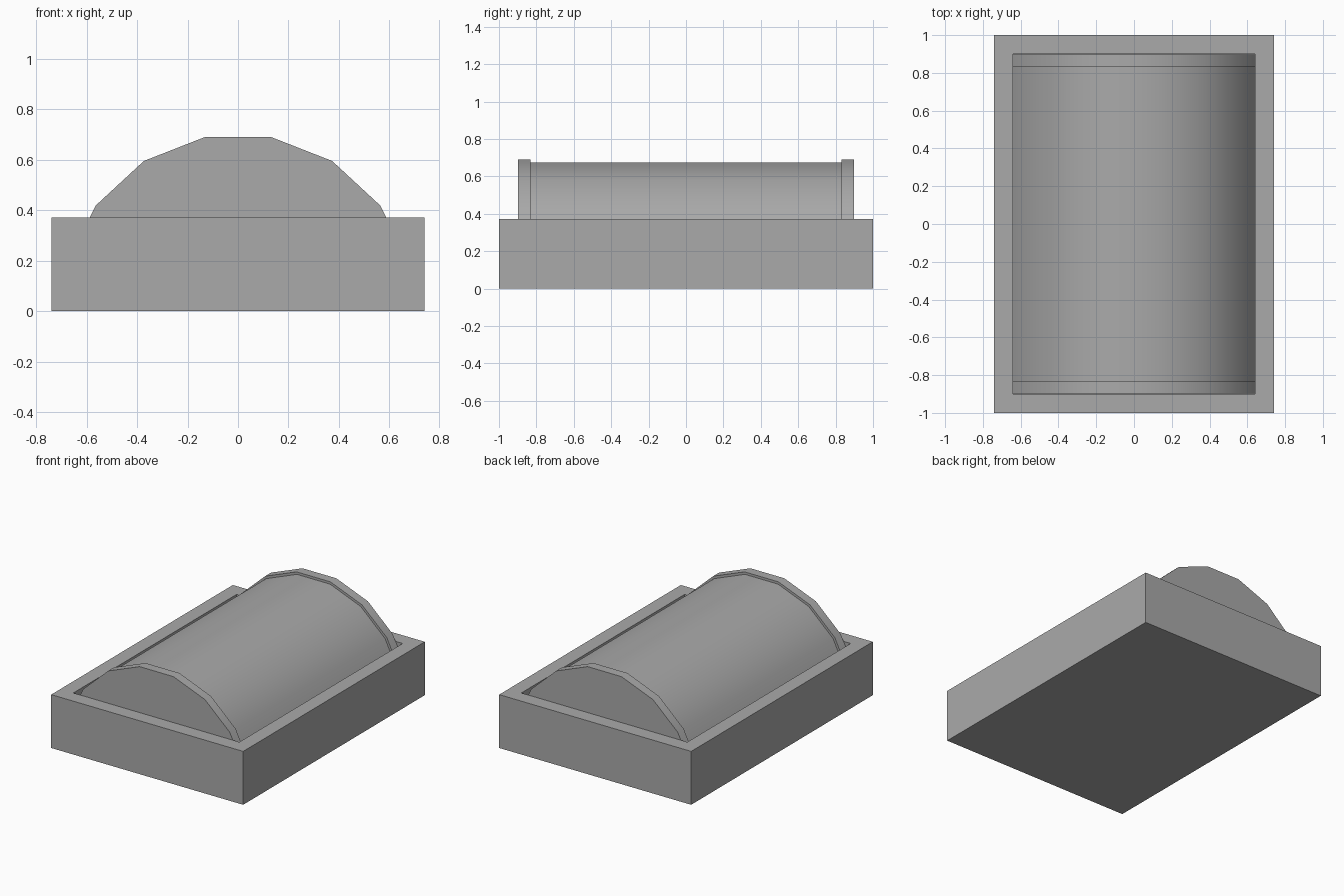
import bpy
import bmesh
from math import sin, cos, radians

cube = bpy.data.objects.get("Cube")
if cube:
    bpy.data.objects.remove(cube, do_unlink=True)

grey = bpy.data.materials.new("plain grey")
grey.use_nodes = True
colour = (0.4, 0.4, 0.4, 1)
grey.diffuse_color = colour
grey.node_tree.nodes["Principled BSDF"].inputs["Base Color"].default_value = colour


def finish(name, bm):
    bmesh.ops.recalc_face_normals(bm, faces=bm.faces[:])
    mesh = bpy.data.meshes.new(name)
    bm.to_mesh(mesh)
    bm.free()
    mesh.materials.append(grey)
    obj = bpy.data.objects.new(name, mesh)
    bpy.context.collection.objects.link(obj)
    return obj


def vault(name, radius, y0, y1):
    """Arched bar along y with seven flat sides, rounded by smooth shading."""
    bm = bmesh.new()
    step = 21.4
    angles = [radians(step * (i - 3.5)) for i in range(8)]
    verts = [bm.verts.new((radius * sin(a), y0, radius * cos(a))) for a in angles]
    face = bm.faces.new(verts)
    result = bmesh.ops.extrude_face_region(bm, geom=[face])
    moved = [v for v in result["geom"] if isinstance(v, bmesh.types.BMVert)]
    bmesh.ops.translate(bm, verts=moved, vec=(0, y1 - y0, 0))
    obj = finish(name, bm)
    bpy.ops.object.select_all(action="DESELECT")
    obj.select_set(True)
    bpy.context.view_layer.objects.active = obj
    bpy.ops.object.shade_smooth_by_angle(angle=radians(30))
    return obj


# Tray: a block whose top is inset and pushed down into a recess
tray = bmesh.new()
bmesh.ops.create_cube(tray, size=1)
for v in tray.verts:
    v.co = (v.co.x * 1.48, v.co.y * 2, (v.co.z + 0.5) * 0.372)
top = max(tray.faces, key=lambda f: f.calc_center_median().z)
bmesh.ops.inset_region(tray, faces=[top], thickness=0.1, use_even_offset=True)
wall = bmesh.ops.extrude_face_region(tray, geom=[top])
floor = [v for v in wall["geom"] if isinstance(v, bmesh.types.BMVert)]
bmesh.ops.translate(tray, verts=floor, vec=(0, 0, -0.222))
if top.is_valid:
    bmesh.ops.delete(tray, geom=[top], context="FACES_ONLY")
finish("tray", tray)

# Arched roof between two slightly taller end plates
vault("arched_roof", 0.686, -0.84, 0.84)
vault("front_end_plate", 0.703, -0.897, -0.832)
vault("back_end_plate", 0.703, 0.832, 0.897)
